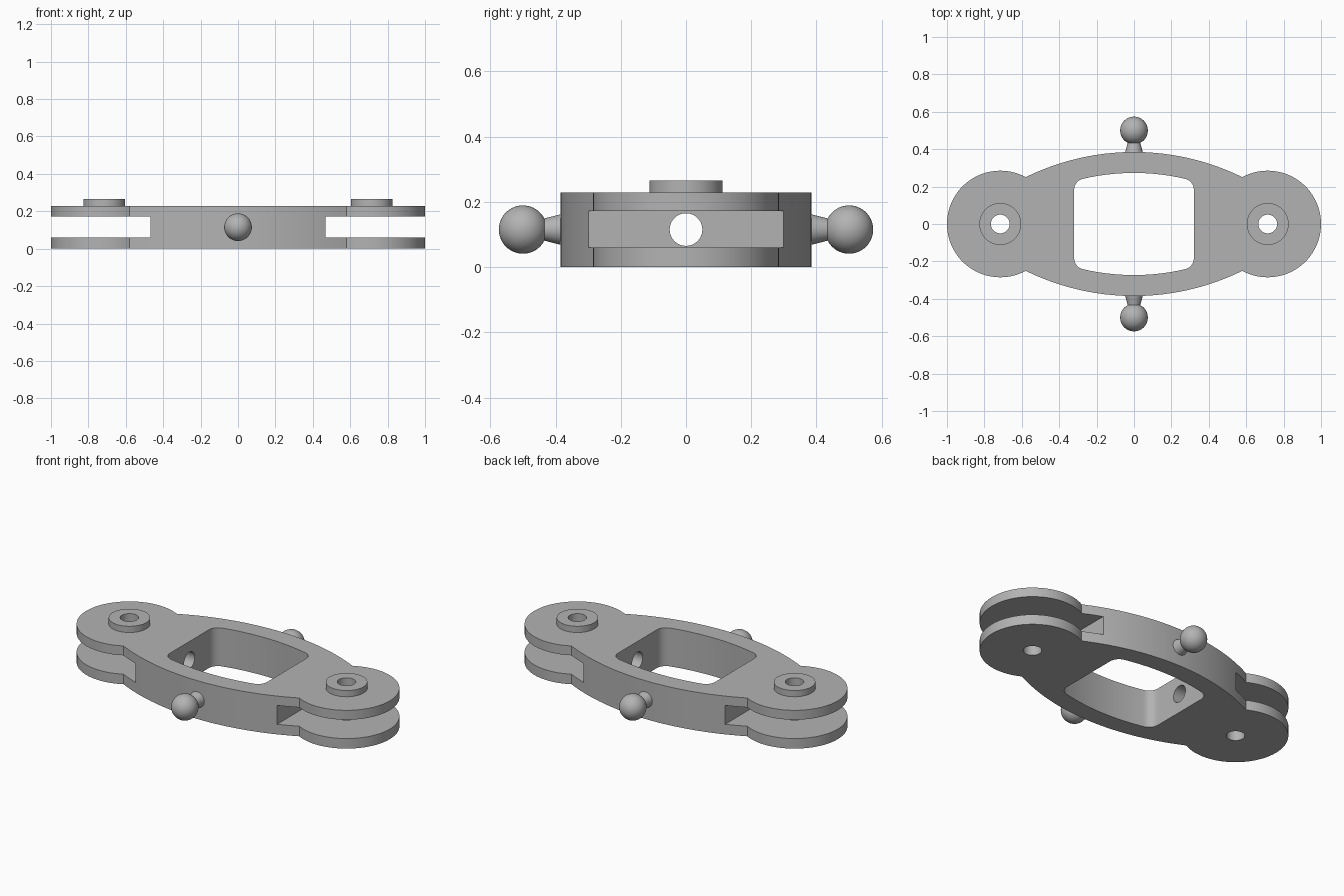
import bpy, bmesh
from math import sin, cos, pi, atan2, sqrt
from mathutils import Matrix

cube = bpy.data.objects.get("Cube")
if cube:
    bpy.data.objects.remove(cube)

HEIGHT, MID = 0.228, 0.115
LOBE_X, LOBE_R = 0.715, 0.285
RIM_R, RIM_Y = 1.313, -0.928      # large arc of the body sides
PIN_R = 0.05

grey = bpy.data.materials.new("grey metal")
grey.use_nodes = True
colour = (0.45, 0.45, 0.45, 1)
grey.diffuse_color = colour
grey.node_tree.nodes["Principled BSDF"].inputs["Base Color"].default_value = colour


def make_object(name, bm):
    bmesh.ops.recalc_face_normals(bm, faces=bm.faces)
    mesh = bpy.data.meshes.new(name)
    bm.to_mesh(mesh)
    bm.free()
    mesh.materials.append(grey)
    obj = bpy.data.objects.new(name, mesh)
    bpy.context.collection.objects.link(obj)
    return obj


def arc(cx, cy, r, start, end, n):
    steps = [start + (end - start) * i / n for i in range(n + 1)]
    return [(cx + r * cos(a), cy + r * sin(a)) for a in steps]


def prism(name, outline, z0, z1):
    bm = bmesh.new()
    face = bm.faces.new([bm.verts.new((x, y, z0)) for x, y in outline])
    top = bmesh.ops.extrude_face_region(bm, geom=[face])["geom"]
    moved = [v for v in top if isinstance(v, bmesh.types.BMVert)]
    bmesh.ops.translate(bm, verts=moved, vec=(0, 0, z1 - z0))
    return make_object(name, bm)


def cylinder(name, x, r, z0, z1):
    return prism(name, arc(x, 0, r, 0, 2 * pi, 48)[:-1], z0, z1)


def combine(target, tool, operation):
    mod = target.modifiers.new(operation, "BOOLEAN")
    mod.operation, mod.solver, mod.object = operation, "EXACT", tool
    bpy.context.view_layer.objects.active = target
    bpy.ops.object.modifier_apply(modifier=mod.name)
    bpy.data.objects.remove(tool)


def mirrored(quarter):
    """Complete an outline from its +x +y quarter, running from +x to +y."""
    left = [(-x, y) for x, y in reversed(quarter) if x > 1e-5]
    half = quarter + left
    return half + [(x, -y) for x, y in reversed(half) if y > 1e-5]


def smooth(obj):
    bpy.ops.object.select_all(action="DESELECT")
    obj.select_set(True)
    bpy.context.view_layer.objects.active = obj
    bpy.ops.object.shade_smooth_by_angle(angle=pi / 6)


# Body outline: round lobe running into a shallow side arc
joint_x = 0.58
joint_y = RIM_Y + sqrt(RIM_R ** 2 - joint_x ** 2)
lobe = arc(LOBE_X, 0, LOBE_R, 0, atan2(joint_y, joint_x - LOBE_X), 28)
rim = arc(0, RIM_Y, RIM_R, atan2(joint_y - RIM_Y, joint_x), pi / 2, 20)
body = prism("link_body", mirrored(lobe + rim[1:]), 0, HEIGHT)

# Window with filleted corners
fillet, wall, inner_r = 0.06, 0.32, RIM_R - 0.112
cx = wall - fillet
rise = sqrt((inner_r - fillet) ** 2 - cx ** 2)
tangent = atan2(rise, cx)
corner = arc(cx, RIM_Y + rise, fillet, 0, tangent, 10)
inner = arc(0, RIM_Y, inner_r, tangent, pi / 2, 14)
window = prism("window_cutter", mirrored(corner + inner[1:]), -0.1, 0.4)
combine(body, window, "DIFFERENCE")

for side in (-1, 1):
    # Raised boss, fork slot and vertical pin hole
    boss = cylinder("boss", side * LOBE_X, 0.112, 0.2, 0.265)
    combine(body, boss, "UNION")
    a, b = sorted((side * 0.467, side * 1.2))
    slot = prism("slot_cutter", [(a, -0.5), (b, -0.5), (b, 0.5), (a, 0.5)], 0.06, 0.172)
    combine(body, slot, "DIFFERENCE")
    combine(body, cylinder("pin_cutter", side * LOBE_X, PIN_R, -0.1, 0.4), "DIFFERENCE")

# Lengthwise bore through both end walls
bore = cylinder("bore_cutter", 0, PIN_R, -0.6, 0.6)
bore.data.transform(Matrix.Translation((0, 0, MID)) @ Matrix.Rotation(pi / 2, 4, "Y"))
combine(body, bore, "DIFFERENCE")
smooth(body)

# Ball studs: tapered neck and ball turned as one profile
BALL_Y, BALL_R, NECK_R = 0.5, 0.074, 0.034
start = pi - math_angle if (math_angle := atan2(NECK_R, sqrt(BALL_R ** 2 - NECK_R ** 2))) else pi
ball = [(r, y) for y, r in arc(BALL_Y, 0, BALL_R, start, 0, 24)]
for name, side in (("front_ball_stud", -1), ("back_ball_stud", 1)):
    bm = bmesh.new()
    points = [(0, 0.36), (0.053, 0.36)] + ball
    verts = [bm.verts.new((r, side * y, MID)) for r, y in points]
    edges = [bm.edges.new(pair) for pair in zip(verts, verts[1:])]
    bmesh.ops.spin(bm, geom=verts + edges, cent=(0, 0, MID), axis=(0, 1, 0),
                   angle=2 * pi, steps=40, use_duplicate=False)
    bmesh.ops.remove_doubles(bm, verts=bm.verts, dist=1e-5)
    smooth(make_object(name, bm))
